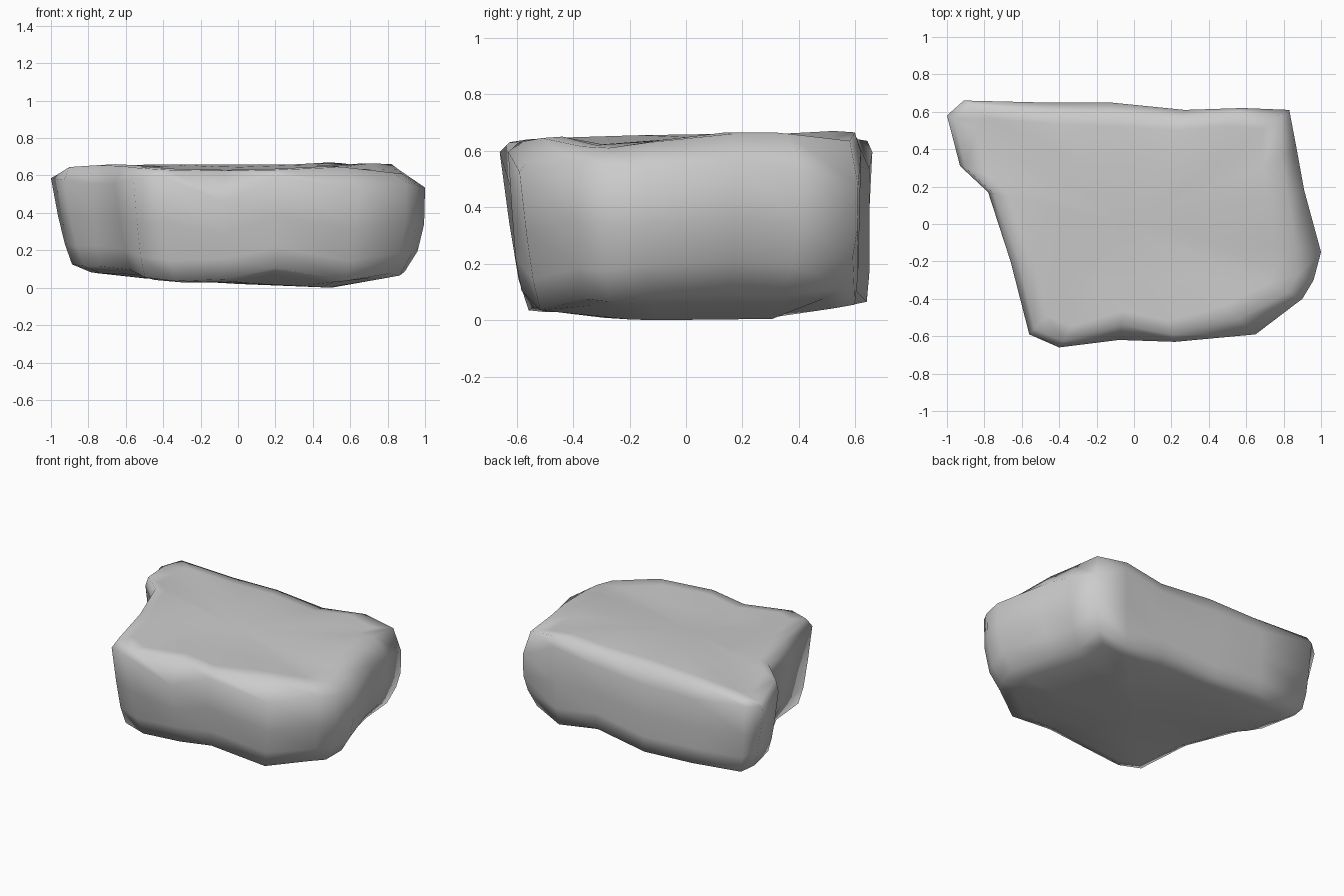
import bpy, bmesh
from mathutils import Vector

if "Cube" in bpy.data.objects:
    bpy.data.objects.remove(bpy.data.objects["Cube"])

# Outline stations: x, y, top z, shoulder z, bottom z, top inset, bottom inset
stations = [
    (-1.00, .58, .615, .59, .13, .04, .12),
    (-.91, .66, .645, .60, .12, .03, .05),
    (-.50, .65, .65, .54, .09, .05, .00),
    (-.13, .65, .66, .54, .07, .05, .00),
    (.27, .61, .645, .55, .11, .04, .00),
    (.58, .62, .675, .60, .06, .03, .02),
    (.83, .61, .645, .48, .12, .05, .08),
    (.87, .40, .67, .54, .09, .09, .13),
    (.91, .18, .67, .56, .10, .09, .11),
    (1.00, -.15, .64, .54, .09, .14, .10),
    (.96, -.30, .62, .55, .07, .09, .09),
    (.90, -.40, .625, .57, .08, .08, .09),
    (.65, -.59, .655, .53, .04, .12, .10),
    (.22, -.63, .64, .60, .11, .04, .04),
    (-.08, -.62, .635, .47, .05, .08, .07),
    (-.40, -.66, .64, .60, .04, .04, .11),
    (-.56, -.59, .65, .59, .06, .04, .08),
    (-.66, -.20, .66, .56, .10, .04, .08),
    (-.78, .17, .665, .56, .12, .03, .03),
    (-.93, .31, .655, .58, .12, .03, .10),
]
centre = Vector((0, 0))


def pull(x, y, d):
    p = Vector((x, y))
    return p + (centre - p).normalized() * d


def belly(x):
    # the right-hand flank bulges, the others taper evenly
    return .05 if x > .82 else .36


bm = bmesh.new()


def ring(fn):
    out = []
    for s in stations:
        p, z = fn(*s)
        out.append(bm.verts.new((p.x, p.y, z)))
    return out


# Rings from the underside, up the flanks, and over the top
rings = [
    ring(lambda x, y, t, u, b, i, j: (Vector((x * .5, y * .5)), .03 - .05 * x * .5)),
    ring(lambda x, y, t, u, b, i, j: (pull(x * .85, y * .85, j * .6), b * .6 + .01)),
    ring(lambda x, y, t, u, b, i, j: (pull(x, y, j + .01), b)),
    ring(lambda x, y, t, u, b, i, j: (pull(x, y, j * (belly(x) + .35)), b + .11)),
    ring(lambda x, y, t, u, b, i, j: (pull(x, y, j * belly(x)), (b + u) / 2 + .03)),
    ring(lambda x, y, t, u, b, i, j: (Vector((x, y)), u)),
    ring(lambda x, y, t, u, b, i, j: (pull(x, y, i), t - .005)),
    ring(lambda x, y, t, u, b, i, j: (pull(x * .88, y * .88, i), t)),
    ring(lambda x, y, t, u, b, i, j: (Vector((x * .5, y * .5)), .645 + .03 * y)),
]
n = len(stations)
for a, b in zip(rings, rings[1:]):
    for k in range(n):
        m = (k + 1) % n
        bm.faces.new((a[k], a[m], b[m], b[k]))

# Close underside and top with fans
for r, z in ((rings[0], .025), (rings[-1], .65)):
    c = bm.verts.new((0, 0, z))
    for k in range(n):
        bm.faces.new((r[k], r[(k + 1) % n], c))

bmesh.ops.recalc_face_normals(bm, faces=bm.faces)
low = min(v.co.z for v in bm.verts)
bmesh.ops.translate(bm, verts=bm.verts, vec=(0, 0, -low))
for f in bm.faces:
    f.smooth = True

mesh = bpy.data.meshes.new("rock")
bm.to_mesh(mesh)
bm.free()
rock = bpy.data.objects.new("rock", mesh)
bpy.context.collection.objects.link(rock)
